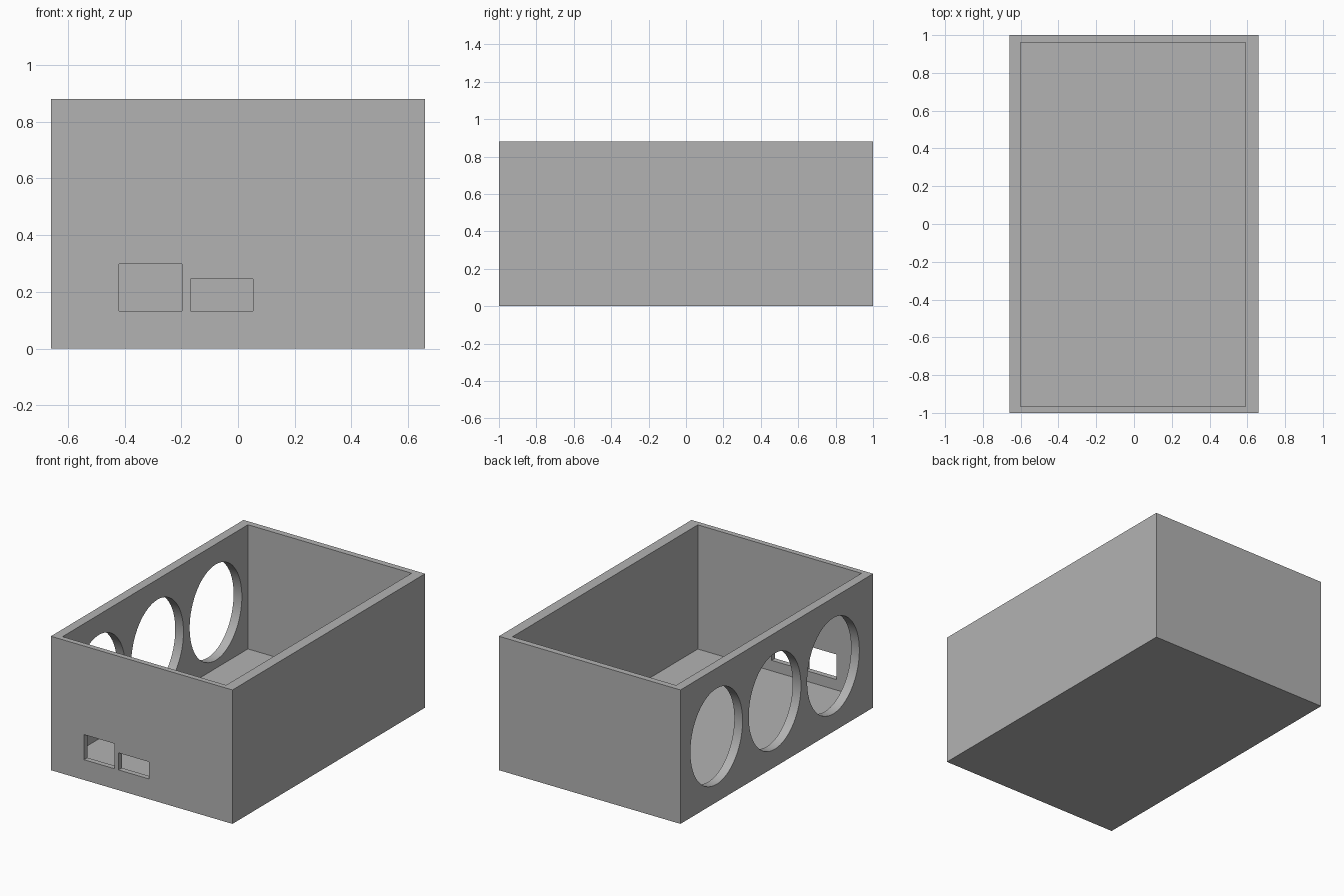
import bpy
import math

if "Cube" in bpy.data.objects:
    bpy.data.objects.remove(bpy.data.objects["Cube"], do_unlink=True)

# Single plain grey plastic
GREY = (0.45, 0.45, 0.45, 1.0)
grey = bpy.data.materials.new("plain grey")
grey.use_nodes = True
grey.diffuse_color = GREY
grey.node_tree.nodes["Principled BSDF"].inputs["Base Color"].default_value = GREY


def box(name, low, high):
    """Box spanning two opposite corners."""
    bpy.ops.mesh.primitive_cube_add(size=1)
    ob = bpy.context.object
    ob.name = name
    ob.location = [(a + b) / 2 for a, b in zip(low, high)]
    ob.scale = [b - a for a, b in zip(low, high)]
    bpy.ops.object.transform_apply(location=True, rotation=True, scale=True)
    ob.data.materials.append(grey)
    return ob


def side_hole(name, y, z, half_width, half_height):
    """Elliptical cutter passing through the right wall along x."""
    bpy.ops.mesh.primitive_cylinder_add(vertices=64, radius=1, depth=0.3)
    ob = bpy.context.object
    ob.name = name
    ob.scale = (half_height, half_width, 1)
    ob.rotation_euler = (0, math.pi / 2, 0)
    ob.location = (-0.63, y, z)
    bpy.ops.object.transform_apply(location=True, rotation=True, scale=True)
    ob.data.materials.append(grey)
    return ob


def cut(target, cutter):
    """Subtract the cutter from the target and discard it."""
    cutter.hide_render = True
    mod = target.modifiers.new("cut", "BOOLEAN")
    mod.operation = "DIFFERENCE"
    mod.solver = "EXACT"
    mod.object = cutter
    bpy.context.view_layer.objects.active = target
    bpy.ops.object.modifier_apply(modifier=mod.name)
    bpy.data.objects.remove(cutter, do_unlink=True)


# Outer block, hollowed from the top to leave walls and floor
case = box("open_case", (-0.66, -1, 0), (0.66, 1, 0.88))
cut(case, box("cavity", (-0.6, -0.965, 0.064), (0.59, 0.96, 1.2)))

# Two rectangular ports in the front wall
for x0, x1, top in ((-0.42, -0.197, 0.298), (-0.168, 0.053, 0.245)):
    cut(case, box("port", (x0, -1.1, 0.133), (x1, -0.9, top)))

# Row of three tall oval openings in the right wall
for i in (-1, 0, 1):
    cut(case, side_hole("oval", 0.02 + 0.606 * i, 0.432, 0.271, 0.315))

bpy.ops.object.select_all(action="DESELECT")
case.select_set(True)
bpy.context.view_layer.objects.active = case
bpy.ops.object.shade_smooth_by_angle(angle=math.radians(30))
